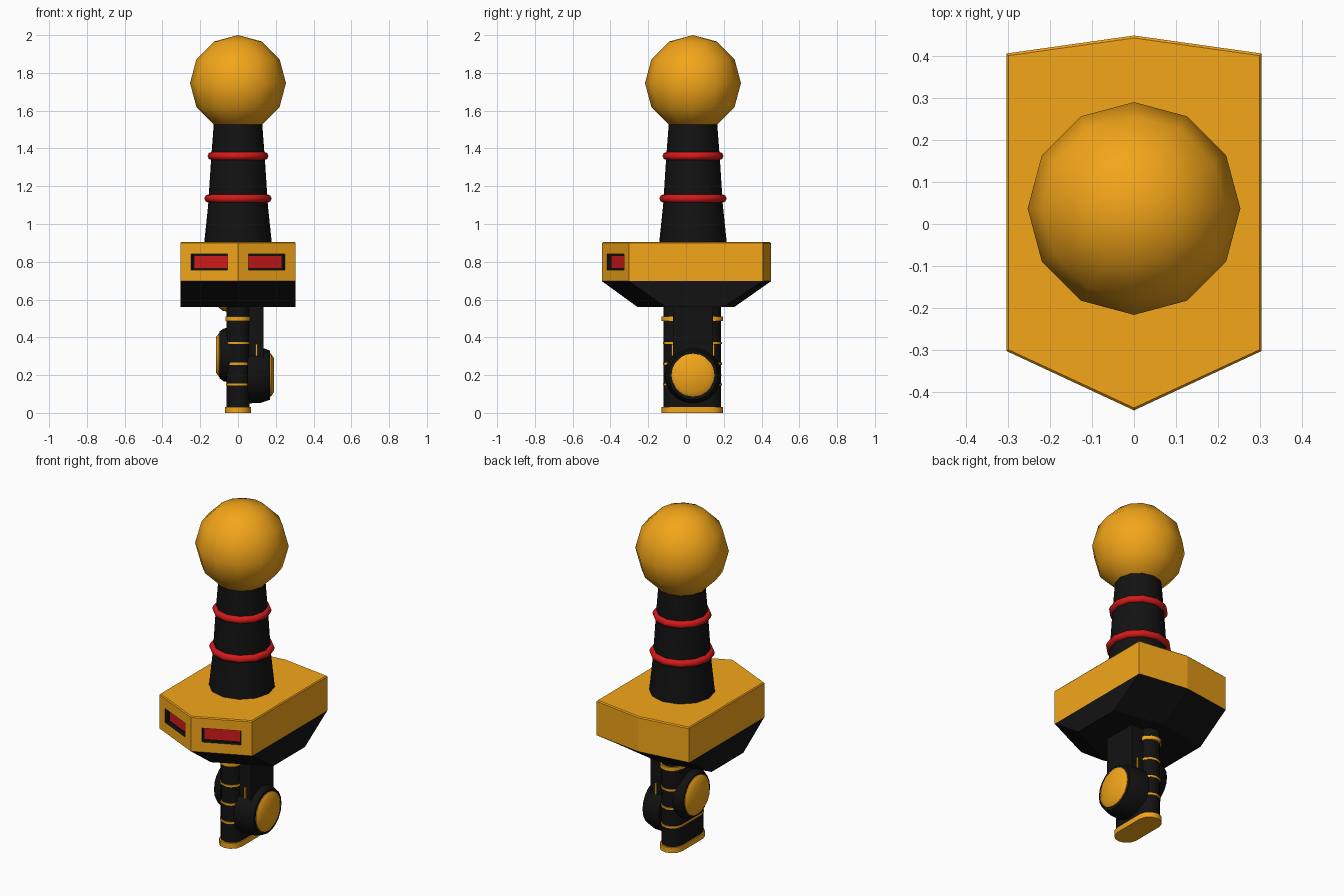
import bpy, bmesh
from math import radians, sin, cos, pi
from mathutils import Matrix, Vector

if "Cube" in bpy.data.objects:
    bpy.data.objects.remove(bpy.data.objects["Cube"])

CY = 0.037  # shared centre line of ball, neck and hilt


def material(name, rgb):
    m = bpy.data.materials.new(name)
    m.diffuse_color = (*rgb, 1)
    m.use_nodes = True
    m.node_tree.nodes["Principled BSDF"].inputs["Base Color"].default_value = m.diffuse_color
    return m


ORANGE = material("orange", (0.9, 0.38, 0.01))
BLACK = material("black", (0.006, 0.006, 0.006))
RED = material("red", (0.65, 0.01, 0.01))


def finish(name, bm, mats, smooth=None):
    bmesh.ops.recalc_face_normals(bm, faces=bm.faces)
    me = bpy.data.meshes.new(name)
    bm.to_mesh(me)
    bm.free()
    ob = bpy.data.objects.new(name, me)
    bpy.context.collection.objects.link(ob)
    for m in mats:
        me.materials.append(m)
    if smooth:
        shade(ob, smooth)
    return ob


def shade(ob, angle):
    bpy.ops.object.select_all(action='DESELECT')
    ob.select_set(True)
    bpy.context.view_layer.objects.active = ob
    bpy.ops.object.shade_smooth_by_angle(angle=radians(angle))


def loft(name, loops, mat, smooth=None):
    """Skin a stack of equal-length point loops and cap both ends."""
    bm = bmesh.new()
    rows = [[bm.verts.new(p) for p in loop] for loop in loops]
    n = len(rows[0])
    for a, b in zip(rows, rows[1:]):
        for i in range(n):
            j = (i + 1) % n
            bm.faces.new((a[i], a[j], b[j], b[i]))
    bm.faces.new(rows[0])
    bm.faces.new(rows[-1])
    return finish(name, bm, [mat], smooth)


def lathe(name, profile, mat, origin, segs=12, along_x=False, smooth=40):
    """Turn (radius, distance) pairs around z, or around x."""
    rot = Matrix.Rotation(pi / 2, 4, 'Y') if along_x else Matrix()
    loops = [[Vector(origin) + rot @ Vector((r * cos(2 * pi * i / segs), r * sin(2 * pi * i / segs), h))
              for i in range(segs)] for r, h in profile]
    return loft(name, loops, mat, smooth)


def stadium(name, half, reach, z0, z1, mat, segs=6):
    """Upright slab with round front and back ends."""
    pts = []
    for s in (1, -1):
        for i in range(segs + 1):
            a = pi * i / segs
            pts.append((s * half * cos(a), CY - 0.003 + s * (reach - half + half * sin(a))))
    return loft(name, [[(x, y, z) for x, y in pts] for z in (z0, z1)], mat, 40)


def box(name, x, y, z, mat):
    pts = [(x[0], y[0]), (x[1], y[0]), (x[1], y[1]), (x[0], y[1])]
    return loft(name, [[(*p, h) for p in pts] for h in z], mat)


# ball on top
bpy.ops.mesh.primitive_uv_sphere_add(segments=12, ring_count=6, radius=0.254, location=(0, CY, 1.746))
ball = bpy.context.object
ball.name = "top_ball"
ball.data.materials.append(ORANGE)
shade(ball, 60)

# tapered neck with two red hoops
lathe("neck", [(0.18, 0.89), (0.158, 1.1), (0.142, 1.35), (0.126, 1.56)], BLACK, (0, CY, 0))
for z, r in ((1.135, 0.156), (1.36, 0.139)):
    bpy.ops.mesh.primitive_torus_add(major_segments=12, minor_segments=8, major_radius=r,
                                     minor_radius=0.022, location=(0, CY, z))
    hoop = bpy.context.object
    hoop.name = "neck_hoop"
    hoop.data.materials.append(RED)
    shade(hoop, 60)


def plan(x, front, front_side, back_side, back, z):
    return [(-x, front_side, z), (0, front, z), (x, front_side, z),
            (x, back_side, z), (0, back, z), (-x, back_side, z)]


# six-sided body with a slightly chamfered top
body = loft("body", [plan(0.305, -0.445, -0.303, 0.407, 0.45, 0.697),
                     plan(0.305, -0.445, -0.303, 0.407, 0.45, 0.899),
                     plan(0.3, -0.439, -0.3, 0.402, 0.444, 0.905)], ORANGE)

# recessed red lights on the two front faces
body.data.materials.append(BLACK)
body.data.materials.append(RED)
bm = bmesh.new()
bm.from_mesh(body.data)
bm.normal_update()
for f in [f for f in bm.faces if f.normal.y < -0.5 and abs(f.normal.z) < 0.1]:
    bmesh.ops.inset_individual(bm, faces=[f], thickness=0.05)
    for v in f.verts:
        side = 1 if f.calc_center_median().x > 0 else -1
        x = 0.055 if abs(v.co.x) < 0.15 else 0.25
        v.co = (side * x, -0.445 + x * 0.142 / 0.305, 0.84 if v.co.z > 0.8 else 0.757)
    f.normal_update()
    for thick, depth, mat in ((0, -0.024, 1), (0.013, 0, 2)):
        walls = bmesh.ops.inset_individual(bm, faces=[f], thickness=thick, depth=depth)["faces"]
        for w in walls:
            w.material_index = 1
        f.material_index = mat
bm.to_mesh(body.data)
bm.free()

# black underside, tapering towards front and back only
loft("body_underside", [plan(0.305, -0.256, -0.105, 0.195, 0.255, 0.56),
                        plan(0.305, -0.445, -0.303, 0.407, 0.45, 0.697)], BLACK)

# hilt with foot, collar and thin bands
stadium("hilt", 0.062, 0.152, 0.01, 0.58, BLACK)
stadium("hilt_foot", 0.068, 0.163, 0.0, 0.032, ORANGE)
stadium("hilt_collar", 0.066, 0.163, 0.487, 0.51, ORANGE)
for z in (0.15, 0.26, 0.37):
    stadium("hilt_band", 0.0635, 0.157, z - 0.006, z + 0.006, ORANGE)

# arm and round joint on the right
box("joint_arm", (0.04, 0.135), (-0.068, 0.142), (0.2, 0.58), BLACK)
box("joint_arm_trim", (0.093, 0.103), (-0.076, 0.15), (0.3, 0.365), ORANGE)
lathe("right_joint", [(0.15, 0.05), (0.147, 0.12), (0.13, 0.17)], BLACK, (0, CY, 0.2), 20, True)
lathe("right_joint_cap", [(0.116, 0.16), (0.114, 0.174), (0.09, 0.19)], ORANGE, (0, CY, 0.2), 20, True)

# round joint on the left, and the knob tucked under the body
lathe("left_joint", [(0.147, -0.04), (0.14, -0.075), (0.125, -0.097)], BLACK, (0, CY, 0.307), 20, True)
lathe("left_joint_cap", [(0.118, -0.09), (0.116, -0.1), (0.095, -0.116)], ORANGE, (0, CY, 0.307), 20, True)
lathe("hidden_knob", [(0.09, -0.05), (0.085, -0.08), (0.065, -0.105)], ORANGE, (0, CY, 0.625), 16, True)
